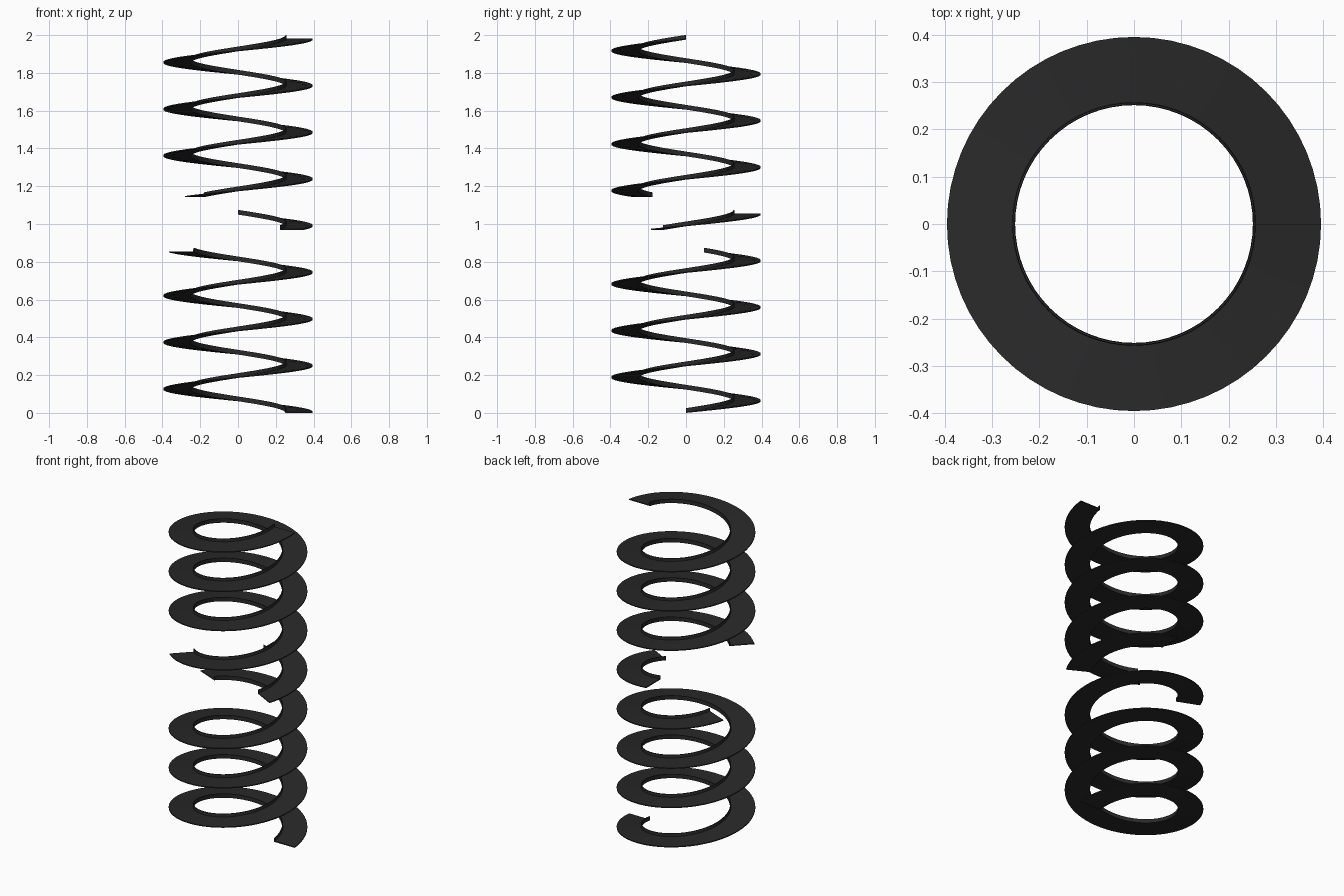
import bpy, bmesh
from math import cos, sin, tau, radians

if "Cube" in bpy.data.objects:
    bpy.data.objects.remove(bpy.data.objects["Cube"])

PITCH = 0.247      # rise per turn
STEPS = 64         # segments per turn

# L-shaped cross-section (radius, height): flat tread with a thin inner lip
PROFILE = [(0.251, 0.0), (0.395, 0.0), (0.395, 0.006),
           (0.257, 0.006), (0.256, 0.025), (0.252, 0.025)]

black = bpy.data.materials.new("dark_ribbon")
black.diffuse_color = (0.022, 0.022, 0.022, 1)
black.use_nodes = True
black.node_tree.nodes["Principled BSDF"].inputs["Base Color"].default_value = black.diffuse_color


def helix_piece(name, first, last):
    """Sweep the profile along the helix between two step numbers."""
    bm = bmesh.new()
    rings = []
    for i in range(first, last + 1):
        a, z = tau * i / STEPS, PITCH * i / STEPS
        rings.append([bm.verts.new((r * cos(a), r * sin(a), z + h))
                      for r, h in PROFILE])
    n = len(PROFILE)
    for p, q in zip(rings, rings[1:]):
        for k in range(n):
            m = (k + 1) % n
            bm.faces.new((p[k], p[m], q[m], q[k]))
    bm.faces.new(rings[0])
    bm.faces.new(rings[-1])
    bmesh.ops.recalc_face_normals(bm, faces=bm.faces)
    mesh = bpy.data.meshes.new(name)
    bm.to_mesh(mesh)
    bm.free()
    mesh.materials.append(black)
    ob = bpy.data.objects.new(name, mesh)
    bpy.context.collection.objects.link(ob)
    bpy.ops.object.select_all(action='DESELECT')
    ob.select_set(True)
    bpy.context.view_layer.objects.active = ob
    bpy.ops.object.shade_smooth_by_angle(angle=radians(30))


# Three lengths of one eight-turn spiral, with gaps between them
helix_piece("lower_spiral", 0, 3 * STEPS + 28)
helix_piece("middle_fragment", 3 * STEPS + 59, 4 * STEPS + 16)
helix_piece("upper_spiral", 4 * STEPS + 40, 8 * STEPS)
